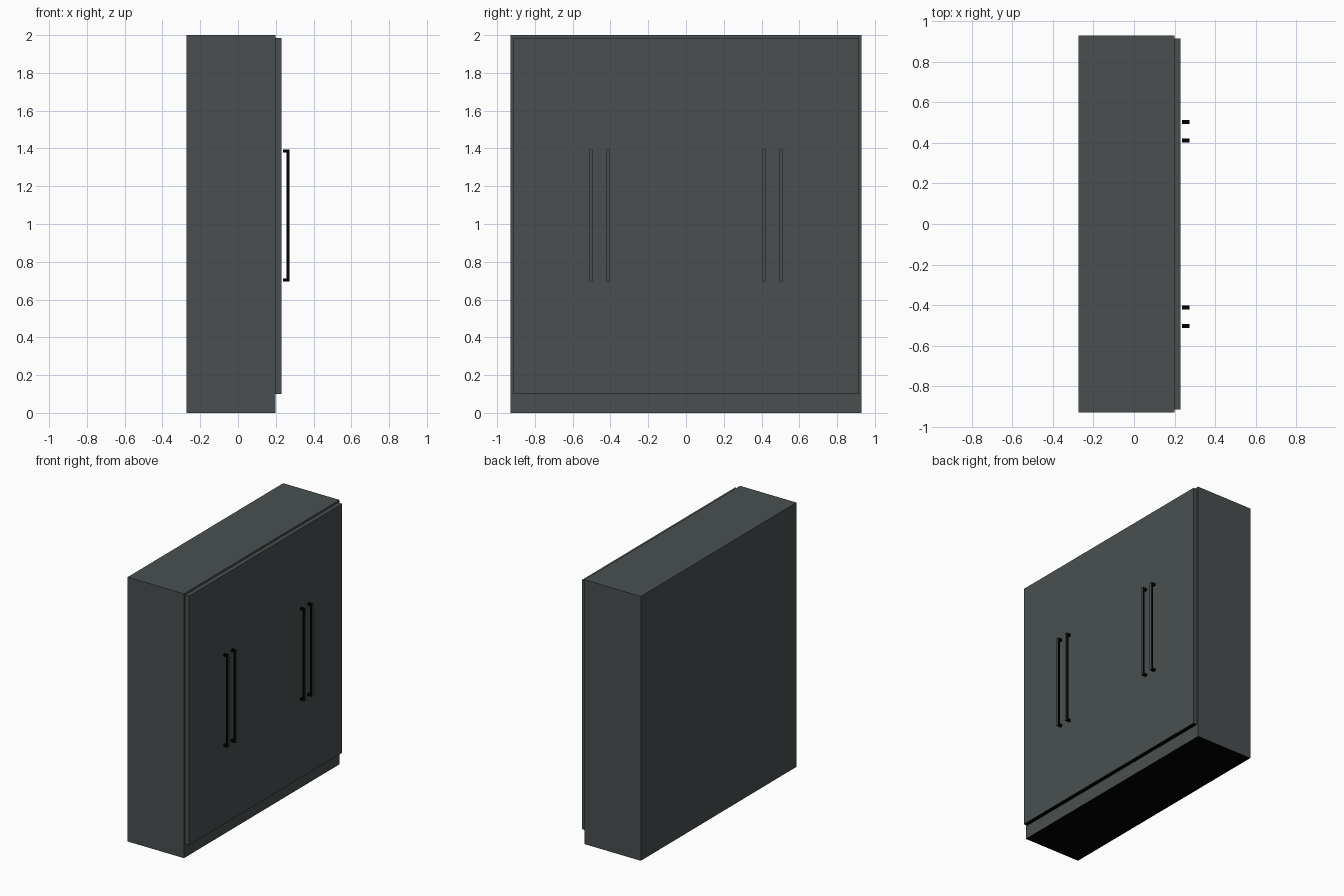
import bpy

if "Cube" in bpy.data.objects:
    bpy.data.objects.remove(bpy.data.objects["Cube"])


def material(name, rgb):
    m = bpy.data.materials.new(name)
    m.diffuse_color = (*rgb, 1)
    m.use_nodes = True
    m.node_tree.nodes["Principled BSDF"].inputs["Base Color"].default_value = m.diffuse_color
    return m


grey = material("slate grey", (0.067, 0.078, 0.080))
black = material("black", (0, 0, 0))


def box(name, x, y, z, mat):
    """Box spanning the given (low, high) ranges."""
    bpy.ops.mesh.primitive_cube_add(size=1)
    ob = bpy.context.object
    ob.name = name
    for v in ob.data.vertices:
        v.co = [r[0] if c < 0 else r[1] for c, r in zip(v.co, (x, y, z))]
    ob.data.materials.append(mat)
    return ob


def paint_side(ob, mat, direction):
    """Give the face pointing along direction (axis, sign) another material."""
    axis, sign = direction
    ob.data.materials.append(mat)
    ob.data.update()
    for p in ob.data.polygons:
        if p.normal[axis] * sign > 0.9:
            p.material_index = 1


# Cabinet body and raised door front above the plinth, with black undersides
body = box("cabinet_body", (-0.273, 0.199), (-0.93, 0.93), (0, 2), grey)
door = box("door_front", (0.199, 0.230), (-0.916, 0.916), (0.10, 1.985), grey)
for part in (body, door):
    paint_side(part, black, (2, -1))

# Four long bar handles: upright bar with grey face, two black standoffs
half = 0.009
z_low, z_high, thick = 0.695, 1.395, 0.017
for i, y in enumerate((-0.503, -0.412, 0.412, 0.503), 1):
    span = (y - half, y + half)
    bar = box(f"handle_bar_{i}", (0.257, 0.273), span, (z_low, z_high), black)
    paint_side(bar, grey, (0, 1))
    for end, z in (("lower", z_low), ("upper", z_high - thick)):
        box(f"handle_standoff_{end}_{i}", (0.237, 0.257), span, (z, z + thick), black)
